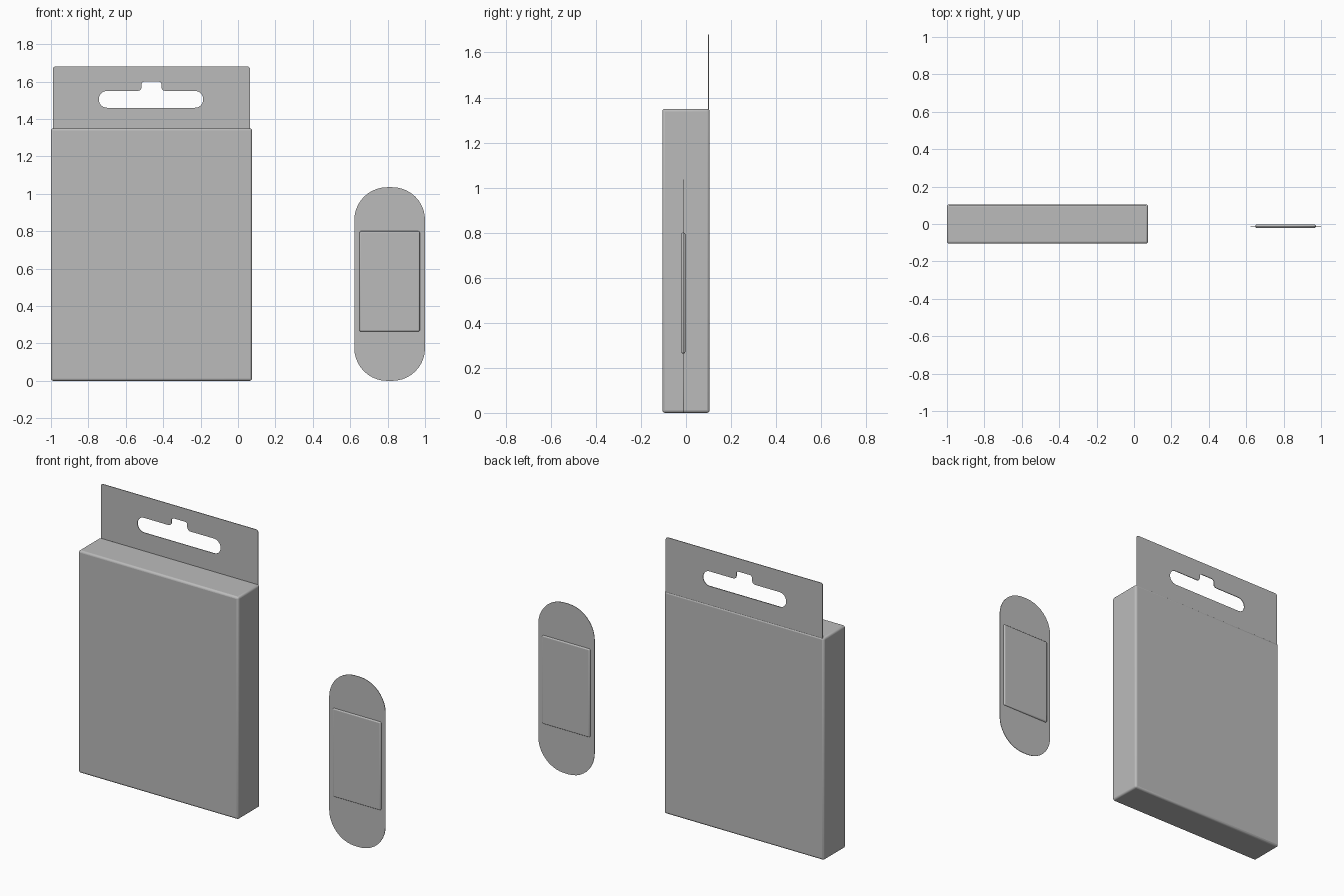
import bpy
import math
from mathutils import Vector, Matrix

cube = bpy.data.objects.get("Cube")
if cube:
    bpy.data.objects.remove(cube, do_unlink=True)

grey = bpy.data.materials.new("plain grey")
grey.use_nodes = True
colour = (0.5, 0.5, 0.5, 1)
grey.diffuse_color = colour
grey.node_tree.nodes["Principled BSDF"].inputs["Base Color"].default_value = colour


def smooth(obj):
    bpy.ops.object.select_all(action='DESELECT')
    obj.select_set(True)
    bpy.context.view_layer.objects.active = obj
    bpy.ops.object.shade_smooth_by_angle(angle=math.radians(35))


def rounded_block(name, lo, hi, bevel):
    lo, hi = Vector(lo), Vector(hi)
    bpy.ops.mesh.primitive_cube_add(size=1, location=(lo + hi) / 2)
    obj = bpy.context.object
    obj.name = name
    obj.data.transform(Matrix.Diagonal((*(hi - lo), 1)))
    obj.data.materials.append(grey)
    mod = obj.modifiers.new("soft edges", 'BEVEL')
    mod.width = bevel
    mod.segments = 3
    smooth(obj)


def rounded_outline(corners, steps=10):
    """Round each (x, z, radius) corner of an outline with an arc."""
    points = []
    for i, (x, z, r) in enumerate(corners):
        p = Vector((x, z))
        a = (Vector(corners[i - 1][:2]) - p).normalized()
        b = (Vector(corners[(i + 1) % len(corners)][:2]) - p).normalized()
        if r == 0:
            points.append(p)
            continue
        # all corners are right angles, so the arc is a quarter circle
        centre = p + (a + b) * r
        for k in range(steps + 1):
            t = math.pi / 2 * k / steps
            points.append(centre - b * r * math.cos(t) - a * r * math.sin(t))
    return points


def thin_sheet(name, outlines, y, thickness):
    curve = bpy.data.curves.new(name, 'CURVE')
    curve.dimensions = '2D'
    curve.fill_mode = 'BOTH'
    curve.extrude = thickness / 2
    for corners in outlines:
        points = rounded_outline(corners)
        spline = curve.splines.new('POLY')
        spline.points.add(len(points) - 1)
        for sp, p in zip(spline.points, points):
            sp.co = (p.x, p.y, 0, 1)
        spline.use_cyclic_u = True
    obj = bpy.data.objects.new(name, curve)
    bpy.context.collection.objects.link(obj)
    obj.rotation_euler.x = math.pi / 2
    obj.location.y = y
    bpy.ops.object.select_all(action='DESELECT')
    obj.select_set(True)
    bpy.context.view_layer.objects.active = obj
    bpy.ops.object.convert(target='MESH')
    obj = bpy.context.object
    obj.name = name
    obj.data.materials.clear()
    obj.data.materials.append(grey)
    smooth(obj)


# Carton
rounded_block("carton", (-1, -0.105, 0), (0.075, 0.105, 1.35), 0.012)

# Hanging tab with a slotted hole and a small notch above it
tab = [(-0.99, 1.34, 0), (0.065, 1.34, 0), (0.065, 1.68, 0.014), (-0.99, 1.68, 0.014)]
end = 0.044
hole = [(-0.744, 1.46, end), (-0.186, 1.46, end), (-0.186, 1.55, end),
        (-0.41, 1.55, 0.022), (-0.41, 1.6, 0.014),
        (-0.515, 1.6, 0.014), (-0.515, 1.55, 0.022), (-0.744, 1.55, end)]
thin_sheet("hanging_tab", [tab, hole], 0.1, 0.004)

# Adhesive strip with its raised pad
r = 0.175
strip = [(0.622, 0, r), (1, 0, r), (1, 1.035, r), (0.622, 1.035, r)]
thin_sheet("adhesive_strip", [strip], -0.012, 0.003)
rounded_block("strip_pad", (0.65, -0.021, 0.264), (0.972, -0.003, 0.8), 0.007)
